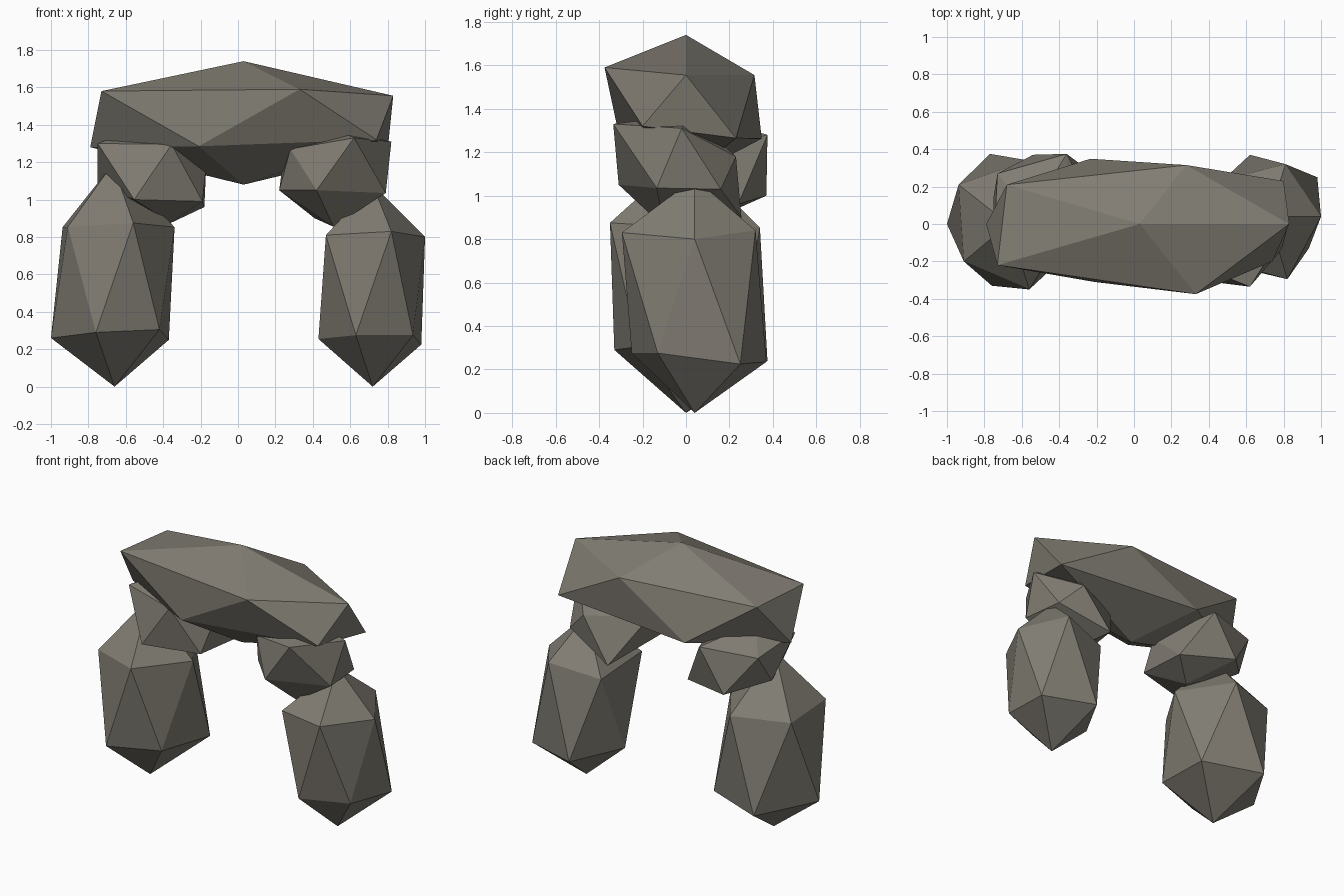
import bpy
import bmesh
from mathutils import Vector

default_cube = bpy.data.objects.get("Cube")
if default_cube:
    bpy.data.objects.remove(default_cube, do_unlink=True)


def make_material(name, colour):
    material = bpy.data.materials.new(name)
    material.use_nodes = True
    material.diffuse_color = colour
    shader = material.node_tree.nodes["Principled BSDF"]
    shader.inputs["Base Color"].default_value = colour
    shader.inputs["Roughness"].default_value = 0.9
    return material


stone_grey = make_material("warm stone grey", (0.22, 0.205, 0.172, 1))


def finish(name, bm):
    """Turn the mesh into a flat shaded stone object."""
    bmesh.ops.recalc_face_normals(bm, faces=bm.faces[:])
    mesh = bpy.data.meshes.new(name)
    bm.to_mesh(mesh)
    bm.free()
    mesh.materials.append(stone_grey)
    stone = bpy.data.objects.new(name, mesh)
    bpy.context.collection.objects.link(stone)
    return stone


def pull_corners(bm, targets):
    """Move the nearest free corner onto each target."""
    free = list(bm.verts)
    for target in map(Vector, targets):
        corner = min(free, key=lambda v: (v.co - target).length)
        corner.co = target
        free.remove(corner)


def boulder(name, centre, size, pulls):
    """Twenty sided stone, stretched and then chipped out of true."""
    bm = bmesh.new()
    bmesh.ops.create_icosphere(bm, subdivisions=1, radius=1)
    for v in bm.verts:
        v.co = Vector(centre) + v.co * Vector(size)
    pull_corners(bm, pulls)
    return finish(name, bm)


def wedged_stone(name, centre, half_corners, pulls=()):
    """Tilted stone: half of its corners, point mirrored, then hulled."""
    bm = bmesh.new()
    middle = Vector(centre)
    for corner in map(Vector, half_corners):
        bm.verts.new(corner)
        bm.verts.new(middle * 2 - corner)
    pull_corners(bm, pulls)
    bmesh.ops.convex_hull(bm, input=bm.verts[:])
    return finish(name, bm)


# Long capstone across the top of the arch
boulder(
    "capstone", (0.03, 0, 1.41), (0.95, 0.41, 0.33),
    [(-0.79, 0, 1.28), (-0.21, -0.31, 1.285), (0.74, -0.2, 1.32),
     (0.8, 0.23, 1.265), (0.83, 0, 1.555), (0.33, -0.375, 1.59),
     (-0.73, -0.22, 1.58), (-0.68, 0.21, 1.57), (0.28, 0.315, 1.555)],
)

# Upright pillar stones
boulder(
    "right_pillar", (-0.67, 0, 0.58), (0.37, 0.4, 0.61),
    [(-0.66, 0, 0), (-1, 0, 0.26), (-0.76, -0.33, 0.29),
     (-0.42, -0.22, 0.305), (-0.37, 0.23, 0.25), (-0.77, 0.375, 0.24),
     (-0.91, -0.2, 0.855), (-0.56, -0.35, 0.875)],
)
boulder(
    "left_pillar", (0.72, 0.04, 0.54), (0.34, 0.37, 0.54),
    [(0.935, -0.13, 0.275), (0.98, 0.25, 0.225), (0.63, -0.25, 0.275),
     (0.43, 0.04, 0.255), (0.62, 0.37, 0.235), (1, 0.04, 0.8),
     (0.82, -0.295, 0.83), (0.47, -0.2, 0.81), (0.81, 0.32, 0.84)],
)

# Smaller stones wedged between the pillars and the capstone
wedged_stone(
    "right_wedge_stone", (-0.46, 0.07, 1.125),
    [(-0.17, -0.01, 1.18), (-0.19, -0.13, 0.99), (-0.18, 0.24, 0.96),
     (-0.355, -0.23, 1.295), (-0.555, -0.24, 1), (-0.36, 0.09, 0.875)],
    [(-0.75, -0.1, 1.3), (-0.36, 0.375, 1.28), (-0.54, 0.37, 1)],
)
wedged_stone(
    "left_wedge_stone", (0.515, -0.04, 1.115),
    [(0.42, -0.31, 1.05), (0.28, -0.2, 1.27), (0.62, -0.335, 1.33),
     (0.79, -0.135, 1.035), (0.51, -0.1, 0.855), (0.22, -0.1, 1.05)],
    [(0.82, -0.02, 1.31), (0.76, 0.16, 1.03)],
)
